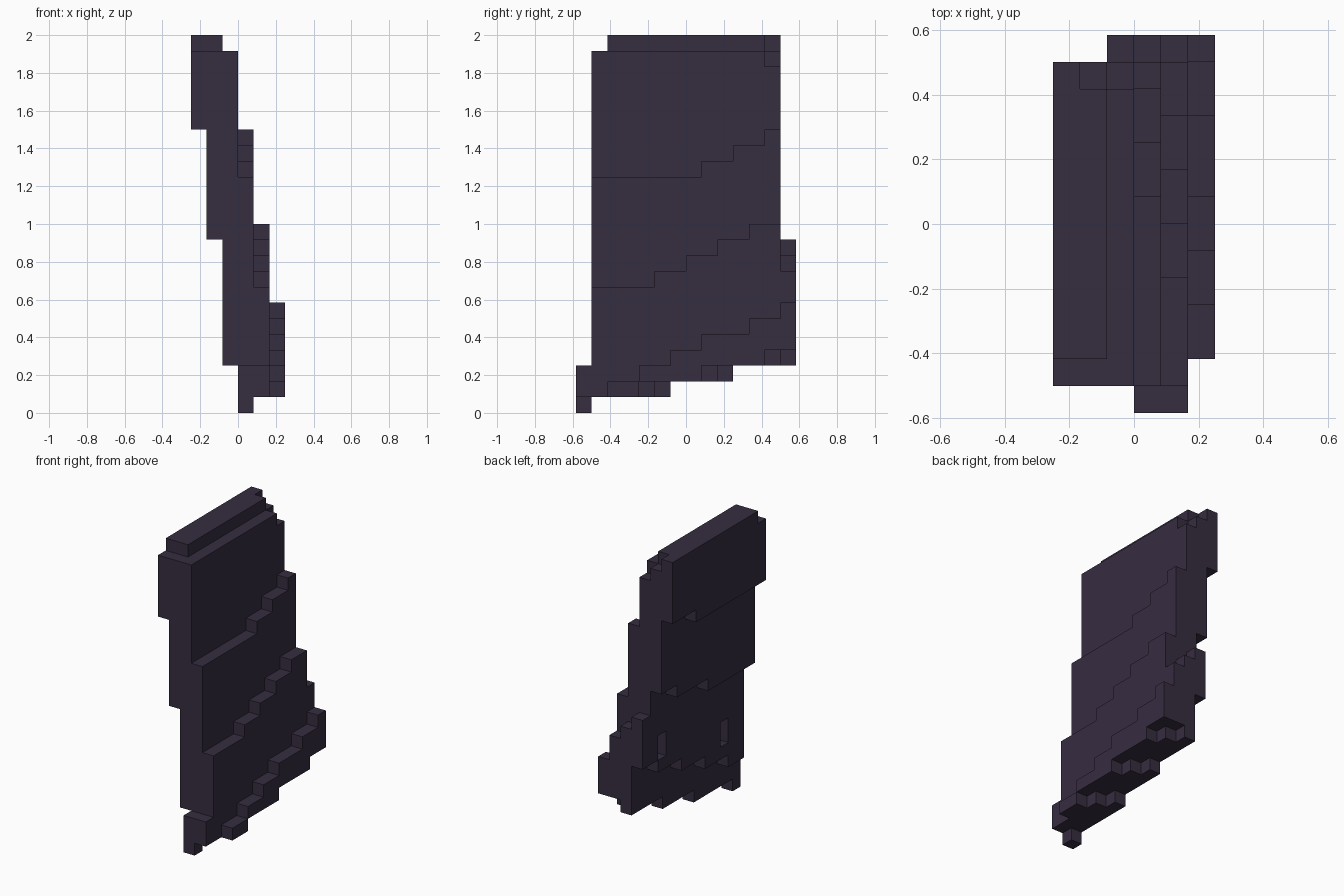
import bpy
import bmesh
from mathutils import Vector

if "Cube" in bpy.data.objects:
    bpy.data.objects.remove(bpy.data.objects["Cube"], do_unlink=True)

UNIT = 1 / 12
ORIGIN = Vector((-0.25, -7 * UNIT, 0))

slate = bpy.data.materials.new("dark_purple_slate")
slate.use_nodes = True
COLOR = (0.037, 0.026, 0.051, 1)
slate.diffuse_color = COLOR
slate.node_tree.nodes["Principled BSDF"].inputs["Base Color"].default_value = COLOR

# Each layer of the leaning slab: depth range, stepped top and stepped underside,
# given as {row where the step begins: height}
LAYERS = [
    (1, 12, {1: 23, 2: 24}, {1: 18, 10: 19}),
    (1, 12, {1: 23, 2: 24, 12: 23}, {1: 11, 7: 12, 11: 13}),
    (1, 13, {1: 23, 12: 22, 13: 11}, {1: 3, 3: 4, 6: 5, 9: 6, 12: 7}),
    (0, 13, {0: 3, 1: 15, 8: 16, 10: 17, 12: 18, 13: 10}, {0: 0, 1: 1, 6: 2, 10: 3}),
    (0, 13, {0: 3, 1: 8, 5: 9, 7: 10, 9: 11, 11: 12, 13: 9}, {0: 1, 5: 2, 9: 3, 13: 4}),
    (2, 13, {2: 2, 4: 3, 6: 4, 8: 5, 11: 6, 13: 7}, {2: 1, 4: 2, 8: 3, 12: 4}),
]


def step(levels, row):
    """Height of the last step that begins at or before this row."""
    return levels[max(start for start in levels if start <= row)]


# Fill the slab with blocks
blocks = set()
for i, (first, last, top, bottom) in enumerate(LAYERS):
    for j in range(first, last + 1):
        blocks.update((i, j, k) for k in range(step(bottom, j), step(top, j)))

# Two narrow slots in the back face
for j, k in ((3, 5), (11, 7)):
    blocks -= {(2, j, k), (2, j, k + 1)}

# Skin only the exposed sides
bm = bmesh.new()
for block in blocks:
    for axis in range(3):
        for side in (0, 1):
            neighbour = list(block)
            neighbour[axis] += 2 * side - 1
            if tuple(neighbour) in blocks:
                continue
            corners = []
            for u, v in ((0, 0), (1, 0), (1, 1), (0, 1)):
                p = Vector(block)
                p[axis] += side
                p[(axis + 1) % 3] += u
                p[(axis + 2) % 3] += v
                corners.append(bm.verts.new(ORIGIN + p * UNIT))
            bm.faces.new(corners if side else corners[::-1])
bmesh.ops.remove_doubles(bm, verts=bm.verts[:], dist=0.001)
bmesh.ops.dissolve_limit(bm, angle_limit=0.01, verts=bm.verts[:], edges=bm.edges[:])

mesh = bpy.data.meshes.new("stepped_slab")
bm.to_mesh(mesh)
bm.free()
mesh.materials.append(slate)
bpy.context.collection.objects.link(bpy.data.objects.new("stepped_slab", mesh))
